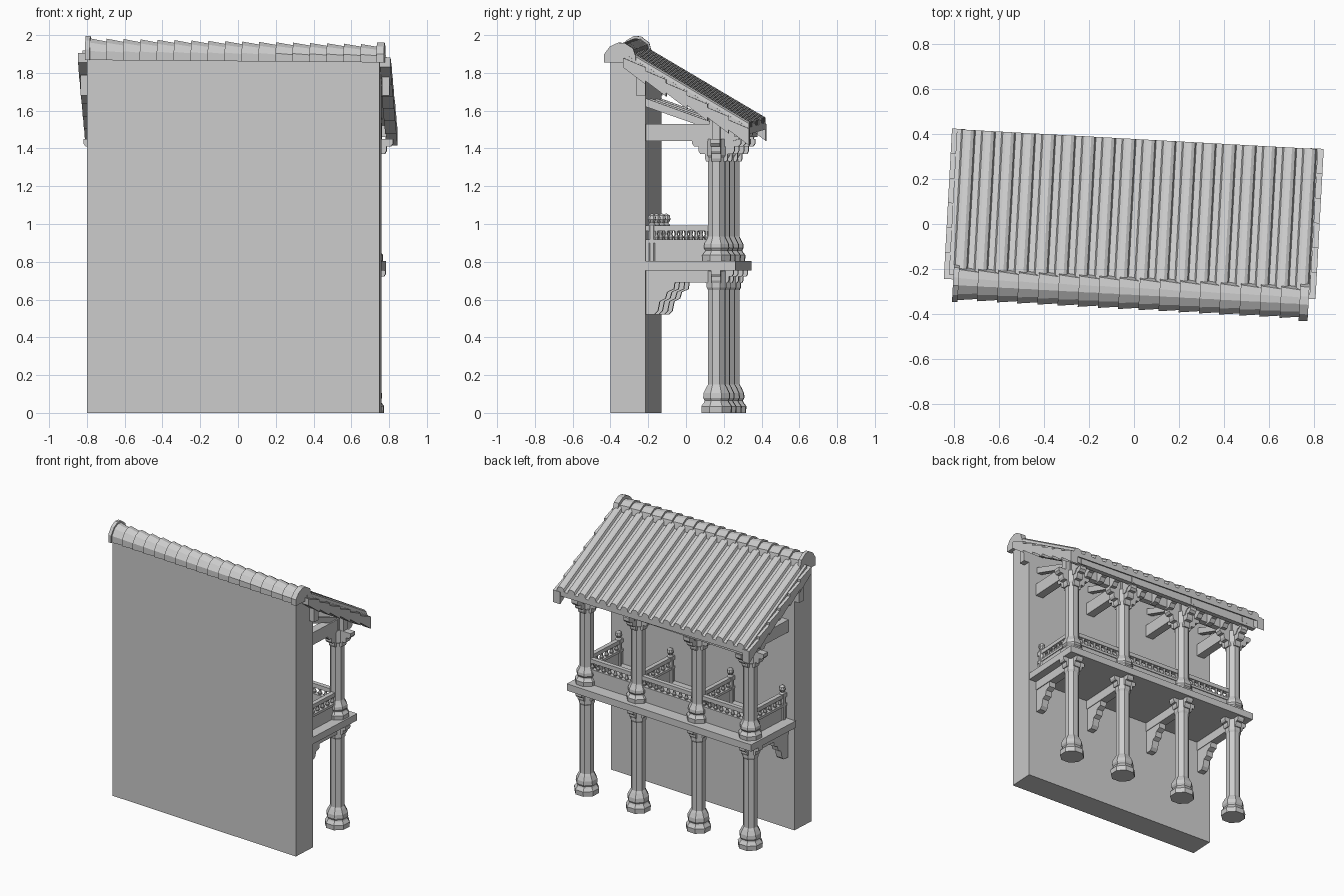
import bpy, bmesh, math
from mathutils import Matrix, Vector

cube = bpy.data.objects.get("Cube")
if cube:
    bpy.data.objects.remove(cube)

stone = bpy.data.materials.new("pale_grey")
stone.use_nodes = True
GREY = (0.6, 0.6, 0.6, 1)
stone.diffuse_color = GREY
stone.node_tree.nodes["Principled BSDF"].inputs["Base Color"].default_value = GREY

TURN = Matrix.Rotation(math.radians(-3.14), 4, 'Z')
COLUMNS = [-0.7, -0.262, 0.246, 0.682]
BACK, FRONT = -0.173, 0.2          # inner wall face, column line
SLAB = 0.805


def finish(bm, name):
    """Turn the finished mesh into an object, slightly swung about z."""
    bmesh.ops.recalc_face_normals(bm, faces=bm.faces)
    bm.transform(TURN)
    mesh = bpy.data.meshes.new(name)
    bm.to_mesh(mesh)
    bm.free()
    mesh.materials.append(stone)
    obj = bpy.data.objects.new(name, mesh)
    bpy.context.collection.objects.link(obj)


def loft(bm, rings):
    """Skin matching rings of points and cap both ends."""
    loops = [[bm.verts.new(p) for p in ring] for ring in rings]
    n = len(loops[0])
    for a, b in zip(loops, loops[1:]):
        for i in range(n):
            j = (i + 1) % n
            bm.faces.new((a[i], a[j], b[j], b[i]))
    bm.faces.new(loops[0])
    bm.faces.new(loops[-1])


def box(bm, x0, x1, y0, y1, z0, z1):
    loft(bm, [[(x0, y0, z), (x1, y0, z), (x1, y1, z), (x0, y1, z)] for z in (z0, z1)])


def prism_x(bm, profile, x0, x1):
    loft(bm, [[(x, y, z) for y, z in profile] for x in (x0, x1)])


def prism_y(bm, profile, y0, y1):
    loft(bm, [[(x, y, z) for x, z in profile] for y in (y0, y1)])


def turned(bm, x, y, profile, sides=8):
    """Faceted turned shape from (radius, height) pairs."""
    rings = []
    for r, z in profile:
        r /= math.cos(math.pi / sides)
        rings.append([(x + r * math.cos((i + .5) * math.tau / sides),
                       y + r * math.sin((i + .5) * math.tau / sides), z) for i in range(sides)])
    loft(bm, rings)


def stepped(centre, half, top, drop, steps=3):
    """Symmetric stepped bracket outline, widest at the top."""
    side = []
    for i in range(steps):
        w = half * (1 - 0.27 * i)
        z0, z1 = top - drop * i / steps, top - drop * (i + 1) / steps
        side += [(w, z0), (w, z0 * .4 + z1 * .6), (w * .9, z1)]
    return [(centre + w, z) for w, z in side] + [(centre - w, z) for w, z in reversed(side)]


def roof_z(x, y):
    return 1.93 - 0.59 * (y + 0.24) - 0.0155 * (x + 0.8)


# Back wall with a sloping shoulder under the roof
bm = bmesh.new()
prism_x(bm, [(-.358, 0), (BACK, 0), (BACK, 1.79), (-.24, 1.86), (-.358, 1.87)], -.78, .77)
finish(bm, "wall")

# Columns of both storeys
for level, name, top in ((0, "lower_column", .75), (SLAB, "upper_column", 1.45)):
    s = 1 if level == 0 else 0.85
    base = [(.078, 0), (.08, .035), (.066, .055), (.062, .065), (.07, .08), (.068, .105), (.054, .135)]
    for x in COLUMNS:
        bm = bmesh.new()
        profile = [(r * (.94 if level else 1), level + z * s) for r, z in base]
        neck = top - .1
        profile += [(.045, level + .15 * s), (.045, neck), (.052, neck + .015), (.052, top)]
        turned(bm, x, FRONT, profile)
        finish(bm, name)

# Crossed stepped brackets on the column heads
for name, top, half, drop in (("lower_bracket", .755, .09, .10), ("upper_bracket", 1.45, .13, .12)):
    bm = bmesh.new()
    for x in COLUMNS:
        prism_y(bm, stepped(x, half, top, drop), FRONT - .025, FRONT + .025)
        prism_x(bm, stepped(FRONT, half, top, drop), x - .025, x + .025)
    finish(bm, name)

# Floor beams and curved wall corbels
bm = bmesh.new()
for x in COLUMNS:
    box(bm, x - .03, x + .03, BACK, FRONT + .04, .69, .756)
finish(bm, "floor_beam")
bm = bmesh.new()
corbel = [(BACK, .69), (-.02, .69), (-.025, .655), (-.06, .64), (-.07, .605),
          (-.1, .59), (-.11, .54), (-.13, .52), (BACK, .52)]
for x in COLUMNS:
    prism_x(bm, corbel, x - .025, x + .025)
finish(bm, "wall_corbel")

# Balcony floor
bm = bmesh.new()
box(bm, -.79, .768, BACK - .005, .305, .755, SLAB)
finish(bm, "balcony_floor")

# Balustrades: solid panel, small turned balusters, hand rail
panels, spindles, rails, posts = (bmesh.new() for _ in range(4))
SPINDLE = [(.008, .915), (.013, .93), (.007, .945), (.011, .965)]


def balustrade(a, b):
    a, b = Vector(a), Vector(b)
    along_x = abs(b.x - a.x) > abs(b.y - a.y)
    for bm, t, z0, z1 in ((panels, .012, SLAB, .9), (panels, .018, .9, .918), (rails, .016, .963, .992)):
        dx, dy = (0, t) if along_x else (t, 0)
        box(bm, a.x - dx, b.x + dx, a.y - dy, b.y + dy, z0, z1)
    count = round((b - a).length / .05)
    for i in range(1, count):
        p = a.lerp(b, i / count)
        turned(spindles, p.x, p.y, SPINDLE, 6)


for a, b in zip(COLUMNS, COLUMNS[1:]):
    balustrade((a, FRONT), (b, FRONT))
for x in COLUMNS:
    balustrade((x, BACK), (x, FRONT))
    turned(posts, x, BACK + .03, [(.02, SLAB), (.02, .995), (.012, 1.005), (.022, 1.025), (.018, 1.045), (.004, 1.055)])
finish(panels, "balustrade_panel")
finish(spindles, "balusters")
finish(rails, "hand_rail")
finish(posts, "rail_post")

# Upper tie beams, column head blocks and long eave beams
bm = bmesh.new()
for x in COLUMNS:
    box(bm, x - .03, x + .03, BACK, FRONT + .03, 1.44, 1.53)
finish(bm, "tie_beam")
bm = bmesh.new()
for x in COLUMNS:
    box(bm, x - .035, x + .035, FRONT - .035, FRONT + .035, 1.39, 1.55)
    prism_x(bm, [(FRONT, 1.41), (.27, 1.41), (.29, 1.44), (.32, 1.45), (.33, 1.49), (FRONT, 1.53)],
            x - .03, x + .03)
finish(bm, "head_block")
bm = bmesh.new()
box(bm, -.77, .75, FRONT - .022, FRONT + .022, 1.45, 1.56)
finish(bm, "long_beam")
bm = bmesh.new()
box(bm, -.79, .77, .3, .335, 1.46, 1.53)
finish(bm, "eave_beam")

# Small dentil brackets beneath the eave
bm = bmesh.new()
for a, b in zip(COLUMNS, COLUMNS[1:]):
    for i in range(1, 4):
        x = a + (b - a) * i / 4
        prism_x(bm, [(FRONT, 1.44), (.25, 1.44), (.27, 1.465), (.31, 1.47), (.32, 1.5), (FRONT, 1.53)],
                x - .02, x + .02)
finish(bm, "eave_dentil")

# Sloping rafters
bm = bmesh.new()
for x in COLUMNS:
    prism_x(bm, [(BACK, 1.62), (FRONT, 1.49), (FRONT, 1.53), (BACK, 1.665)], x - .02, x + .02)
    prism_x(bm, [(y, roof_z(x, y) - h) for y, h in ((BACK, .11), (.34, .11), (.34, .05), (BACK, .05))],
            x - .025, x + .025)
finish(bm, "rafter")

# Ribbed tile roof
rib = [(0, -.03), (.02, -.03), (.026, -.01), (.04, 0), (.062, 0), (.077, -.01), (.083, -.03)]
outline = [(-.81 + .0895 * i + u, h) for i in range(18) for u, h in rib]
outline += [(.80, -.03), (.80, -.065), (-.81, -.065)]
bm = bmesh.new()
loft(bm, [[(x, y, roof_z(x, y) + h) for x, h in outline] for y in (-.27, .378)])
finish(bm, "tile_roof")

# Overlapping trim along both gable slopes
bm = bmesh.new()
for x0, x1 in ((-.832, -.775), (.765, .825)):
    for i in range(6):
        y0, y1 = -.29 + .11 * i, -.17 + .11 * i
        loft(bm, [[(x0 + k, y, roof_z(x0, y) + h) for y, h in
                   ((y0, -.105), (y1, -.125), (y1, -.035), (y0, -.055))] for k in (0, x1 - x0)])
    box(bm, x0 + .01, x1 - .01, -.22, -.17, 1.68, 1.79)
finish(bm, "gable_trim")

# Ridge of lapped rounded tiles with end caps
arch = [(-.375, 0), (-.375, .045), (-.35, .085), (-.315, .105), (-.285, .102), (-.25, .075), (-.238, .03), (-.238, 0)]


def ridge_ring(x, grow):
    base = 1.868 - .008 * (x + .78)
    tall = 1 - .18 * (x + .78) / 1.55
    return [(x, -.307 + (y + .307) * grow, base + z * tall * grow) for y, z in arch]


bm = bmesh.new()
step = 1.53 / 17
for i in range(17):
    x = -.77 + step * i
    loft(bm, [ridge_ring(x, 1.1), ridge_ring(x + step, .95)])
finish(bm, "ridge_tiles")
bm = bmesh.new()
for x0, x1 in ((-.79, -.765), (.755, .795)):
    loft(bm, [ridge_ring(x, 1.22) for x in (x0, x1)])
finish(bm, "ridge_cap")
